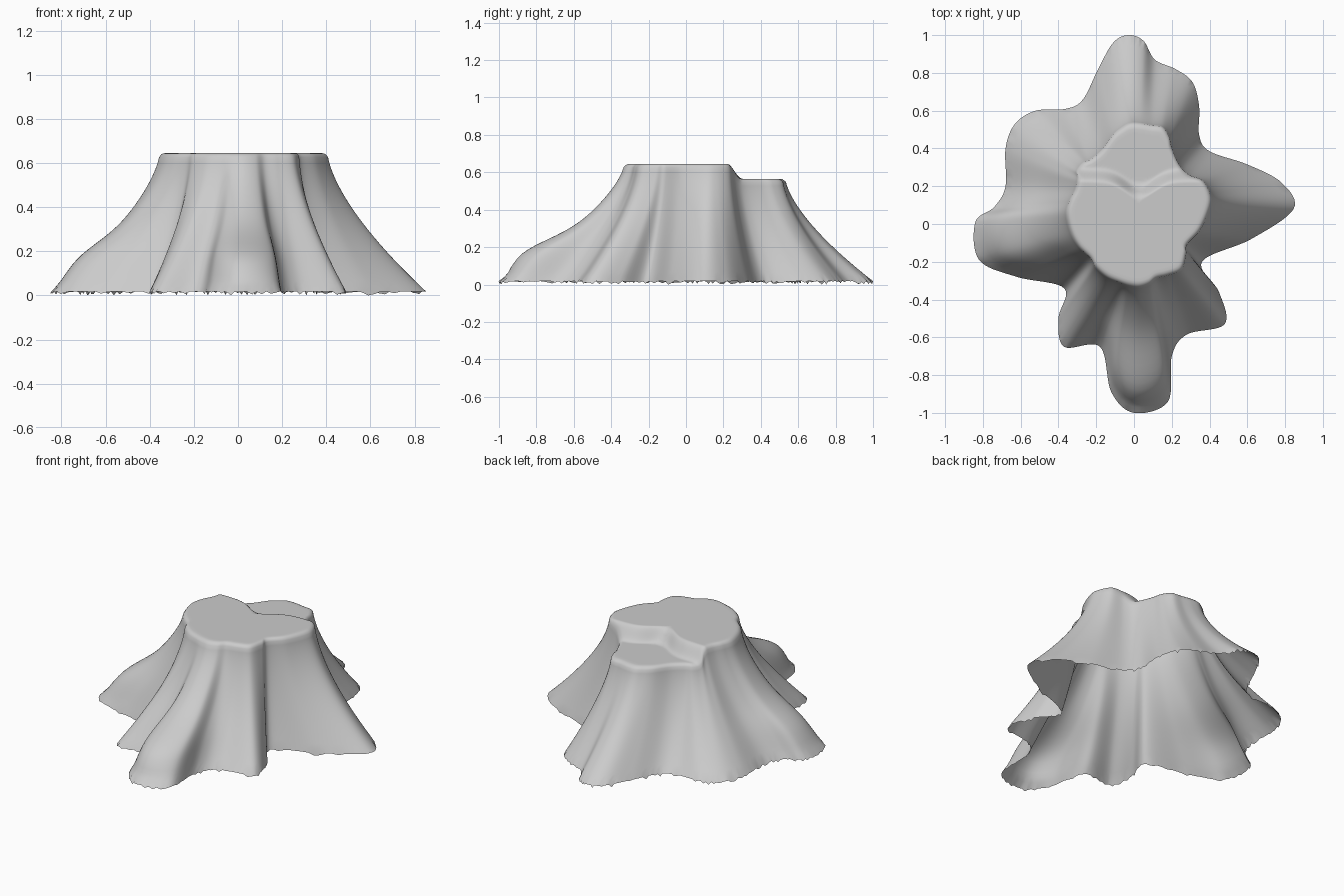
import bpy, bmesh, random
from math import exp
from mathutils import Vector

if "Cube" in bpy.data.objects:
    bpy.data.objects.remove(bpy.data.objects["Cube"])

random.seed(4)

# Root flare pairs, counterclockwise: ground x, y, then matching rim x, y
ROOTS = [
    (.845, .08, .40, .09), (.78, .22, .40, .16), (.60, .315, .36, .23),
    (.40, .385, .29, .26), (.345, .47, .24, .31), (.345, .62, .20, .40),
    (.31, .75, .185, .46), (.22, .82, .15, .51), (.11, .87, .09, .52),
    (.05, .97, .03, .53), (-.03, 1.0, -.02, .53), (-.11, .96, -.06, .51),
    (-.19, .82, -.11, .47), (-.27, .66, -.17, .39), (-.36, .61, -.23, .34),
    (-.52, .60, -.27, .32), (-.63, .53, -.30, .28), (-.68, .40, -.295, .24),
    (-.68, .20, -.31, .18), (-.74, .09, -.34, .12), (-.84, .01, -.355, .05),
    (-.82, -.19, -.33, -.05), (-.62, -.28, -.29, -.12), (-.37, -.34, -.23, -.18),
    (-.40, -.50, -.20, -.23), (-.37, -.65, -.14, -.28), (-.18, -.65, -.07, -.31),
    (-.12, -.89, -.02, -.325), (.00, -1.0, .03, -.33), (.18, -.94, .08, -.315),
    (.20, -.70, .12, -.285), (.28, -.585, .18, -.27), (.48, -.53, .25, -.24),
    (.45, -.36, .275, -.16), (.36, -.20, .28, -.11), (.62, -.08, .35, -.03),
]
STEPS = 9
CENTRE = Vector((0.02, 0.09))
# Knuckled root tips: position and strength of the bulge
KNUCKLES = [(Vector((.02, -.95)), .15), (Vector((-.85, -.08)), .09)]


def closed_spline(points):
    """Catmull-Rom curve through a closed ring of points."""
    result, n = [], len(points)
    for i in range(n):
        a, b, c, d = (Vector(points[(i + k) % n]) for k in (-1, 0, 1, 2))
        for j in range(STEPS):
            t = j / STEPS
            result.append(0.5 * (2 * b + (c - a) * t + (2 * a - 5 * b + 4 * c - d) * t * t
                                 + (3 * b - a - 3 * c + d) * t ** 3))
    return result


def cut_height(x, y):
    """Two-level saw cut with a soft heart-shaped step between the levels."""
    edge = 0.235 - 0.085 * exp(-((x - 0.03) / 0.11) ** 2)
    t = max(0, min(1, (y - edge + 0.015) / 0.08))
    return 0.645 - 0.08 * t * t * (3 - 2 * t)


def flare_at(g, h):
    """How far the wall has spread towards the ground outline at height h."""
    bulge = sum(power * exp(-((g - tip).length / 0.28) ** 2) for tip, power in KNUCKLES)
    return (1 - h) ** 1.5 + bulge * exp(-((h - 0.25) / 0.16) ** 2) * min(1, h / 0.1)


ground = closed_spline([r[:2] for r in ROOTS])
rim = closed_spline([r[2:] for r in ROOTS])
count = len(rim)
rings = []

# Flaring bark wall, with a ragged ground edge
LEVELS = 26
for k in range(LEVELS):
    h = 0.97 * k / (LEVELS - 1)
    ring = []
    for g, r in zip(ground, rim):
        p = r.lerp(g, flare_at(g, h))
        z = 0.018 + h * (cut_height(*r) - 0.018)
        if k == 0:
            z -= 0.018 * random.random() ** 4
        ring.append((p.x, p.y, z))
    rings.append(ring)

# Rounded rim and cut surface
for scale, drop in ((.985, .008), (.96, .002), (.93, 0)) + tuple((.93 * (1 - i / 20), 0) for i in range(1, 20)):
    ring = []
    for r in rim:
        p = CENTRE.lerp(r, scale)
        ring.append((p.x, p.y, cut_height(*p) - drop))
    rings.append(ring)

bm = bmesh.new()
verts = [[bm.verts.new(p) for p in ring] for ring in rings]
for low, high in zip(verts, verts[1:]):
    for i in range(count):
        j = (i + 1) % count
        bm.faces.new((low[i], low[j], high[j], high[i]))
middle = bm.verts.new((CENTRE.x, CENTRE.y, cut_height(*CENTRE)))
for i in range(count):
    bm.faces.new((verts[-1][i], verts[-1][(i + 1) % count], middle))
for face in bm.faces:
    face.smooth = True

mesh = bpy.data.meshes.new("tree_stump")
bm.to_mesh(mesh)
bm.free()
stump = bpy.data.objects.new("tree_stump", mesh)
bpy.context.collection.objects.link(stump)
